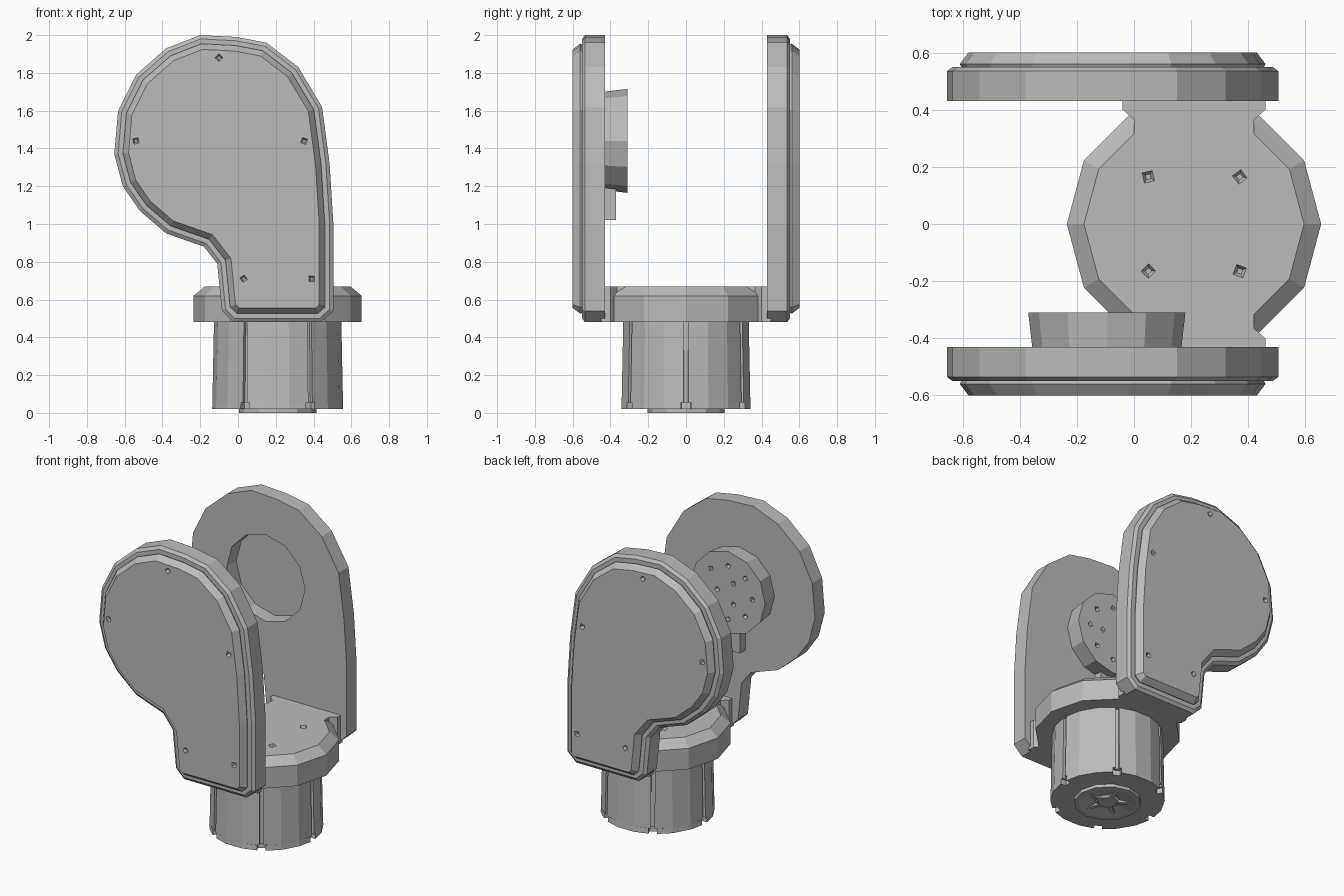
import bpy, bmesh, math
from mathutils import Vector, Matrix

if "Cube" in bpy.data.objects:
    bpy.data.objects.remove(bpy.data.objects["Cube"], do_unlink=True)

grey = bpy.data.materials.new("plain_grey")
grey.use_nodes = True
COLOUR = (0.5, 0.5, 0.5, 1)
grey.diffuse_color = COLOUR
grey.node_tree.nodes["Principled BSDF"].inputs["Base Color"].default_value = COLOUR

AXIS_X = 0.21            # centre of the swivel base
HUB = (-0.095, 1.44)     # centre of the joint, x and z


def finish(name, bm):
    bmesh.ops.recalc_face_normals(bm, faces=bm.faces)
    mesh = bpy.data.meshes.new(name)
    bm.to_mesh(mesh)
    bm.free()
    mesh.materials.append(grey)
    obj = bpy.data.objects.new(name, mesh)
    bpy.context.collection.objects.link(obj)
    return obj


def loft(name, loops):
    """Skin matching closed loops and cap both ends."""
    bm = bmesh.new()
    rings = [[bm.verts.new(p) for p in loop] for loop in loops]
    n = len(rings[0])
    for a, b in zip(rings, rings[1:]):
        for i in range(n):
            j = (i + 1) % n
            bm.faces.new((a[i], a[j], b[j], b[i]))
    bm.faces.new(rings[0])
    bm.faces.new(rings[-1])
    return finish(name, bm)


def circle(r, n, place):
    return [place(r * math.cos(math.tau * i / n), r * math.sin(math.tau * i / n)) for i in range(n)]


def on_hub(name, profile, n):
    """Turned part on the joint axis from (radius, y) pairs."""
    return loft(name, [circle(r, n, lambda a, b: (HUB[0] + a, y, HUB[1] + b)) for r, y in profile])


def combine(obj, other, operation):
    mod = obj.modifiers.new("combine", 'BOOLEAN')
    mod.operation, mod.solver, mod.object = operation, 'EXACT', other
    bpy.context.view_layer.objects.active = obj
    bpy.ops.object.modifier_apply(modifier=mod.name)
    bpy.data.objects.remove(other, do_unlink=True)


def pits(obj, places, normal, size=0.032):
    """Sink small square-based screw pits into a face."""
    bm = bmesh.new()
    turn = Vector(normal).to_track_quat('Z', 'Y').to_matrix().to_4x4()
    for i, p in enumerate(places):
        bmesh.ops.create_cone(bm, cap_ends=True, segments=4, radius1=size * 0.3,
                              radius2=size, depth=0.04,
                              matrix=Matrix.Translation(p) @ turn @ Matrix.Rotation(i, 4, 'Z'))
    combine(obj, finish("pit_cutter", bm), 'DIFFERENCE')


def inset(points, d):
    """Move a counter-clockwise outline inward by d with mitred corners."""
    out = []
    for i, p in enumerate(points):
        p, a, b = Vector(p), Vector(points[i - 1]), Vector(points[(i + 1) % len(points)])
        e, f = (p - a).normalized(), (b - p).normalized()
        n1, n2 = Vector((-e.y, e.x)), Vector((-f.y, f.x))
        out.append(p + (n1 + n2) * d / (1 + n1.dot(n2)))
    return out


# Side cheeks: comma-shaped slabs with a stepped, bevelled cover
outline = [(-0.025, 0.48), (0.44, 0.48), (0.505, 0.54), (0.505, 1.0), (0.485, 1.32),
           (0.445, 1.62), (0.32, 1.83), (0.15, 1.96), (-0.01, 1.99), (-0.2, 2.0),
           (-0.38, 1.93), (-0.54, 1.79), (-0.635, 1.6), (-0.655, 1.37), (-0.61, 1.2),
           (-0.52, 1.07), (-0.38, 0.95), (-0.18, 0.88), (-0.11, 0.79), (-0.085, 0.54)]
cover_steps = [(0, 0.43), (0, 0.535), (0.02, 0.55), (0.05, 0.55), (0.045, 0.56), (0.075, 0.6)]
cover_screws = [(-0.1, 1.88), (-0.54, 1.44), (0.35, 1.44), (0.03, 0.71), (0.39, 0.71)]


def cheek(name, s):
    obj = loft(name, [[(p.x, s * y, p.y) for p in inset(outline, d)] for d, y in cover_steps])
    pits(obj, [(x, s * 0.6, z) for x, z in cover_screws], (0, s, 0))
    return obj


front_cheek = cheek("front_cheek", -1)
back_cheek = cheek("back_cheek", 1)

# Round socket in the inner face of the back cheek
combine(back_cheek, on_hub("socket_cutter", [(0.29, 0.4), (0.29, 0.53)], 12), 'DIFFERENCE')

# Joint hub on the inner face of the front cheek, with screw pits
hub = on_hub("joint_hub", [(0.26, -0.44), (0.275, -0.31)], 12)
ring = circle(0.18, 8, lambda a, b: (HUB[0] + a, -0.31, HUB[1] + b))
inner = circle(0.08, 3, lambda a, b: (HUB[0] + a, -0.31, HUB[1] + b))
pits(hub, ring + inner, (0, 1, 0), 0.03)

# Small stop below the hub
bm = bmesh.new()
bmesh.ops.create_cube(bm, size=1, matrix=Matrix.Translation((HUB[0], -0.405, 1.12))
                      @ Matrix.Diagonal((0.09, 0.07, 0.2, 1)))
finish("hub_stop", bm)

# Swivel flange with flared arms that carry the cheeks
flange = loft("swivel_flange", [circle(r, 12, lambda a, b: (AXIS_X + a, b, z))
                                for r, z in ((0.445, 0.48), (0.445, 0.62), (0.385, 0.67))])
quarter = [(0.21, 0.2), (0.21, 0.365), (0.25, 0.4), (0.25, 0.45)]
arm = quarter + [(-x, y) for x, y in reversed(quarter)]
for s in (-1, 1):
    block = loft("flange_arm", [[(AXIS_X + x, s * y, z) for x, y in arm] for z in (0.48, 0.67)])
    combine(flange, block, 'UNION')
pits(flange, [(AXIS_X + sx * 0.16, sy * 0.165, 0.67) for sx in (-1, 1) for sy in (-1, 1)],
     (0, 0, 1), 0.04)


def grooved_ring(r, z, depth=0.0, half=0.035):
    """Circle with six square grooves, each 2 * half radians wide."""
    points = []
    for i in range(6):
        start = math.tau * i / 6
        for turn, cut in ((-half, 0), (-half, depth), (half, depth), (half, 0),
                          (math.tau / 18, 0), (math.tau / 9, 0)):
            points.append((AXIS_X + (r - cut) * math.cos(start + turn),
                           (r - cut) * math.sin(start + turn), z))
    return points


# Plug below the flange: grooves up the side, wider notches at the bottom rim
loft("base_plug", [grooved_ring(0.337, 0.5, 0.02), grooved_ring(0.346, 0.055, 0.02),
                   grooved_ring(0.346, 0.055, 0.035, 0.075),
                   grooved_ring(0.348, 0.02, 0.035, 0.075)])

# Boss under the plug: a shallow dish with a raised centre and spokes
rim = [(0.205, 0.03), (0.205, 0), (0.175, 0), (0.075, 0.019), (0.06, 0.006)]
loft("plug_boss", [circle(r, 12, lambda a, b: (AXIS_X + a, b, z)) for r, z in rim])
bm = bmesh.new()
for i in range(5):
    bmesh.ops.create_cube(bm, size=1, matrix=Matrix.Translation((AXIS_X, 0, 0.014))
                          @ Matrix.Rotation(math.tau * i / 5, 4, 'Z')
                          @ Matrix.Translation((0.115, 0, 0))
                          @ Matrix.Diagonal((0.13, 0.025, 0.02, 1)))
finish("boss_spokes", bm)
